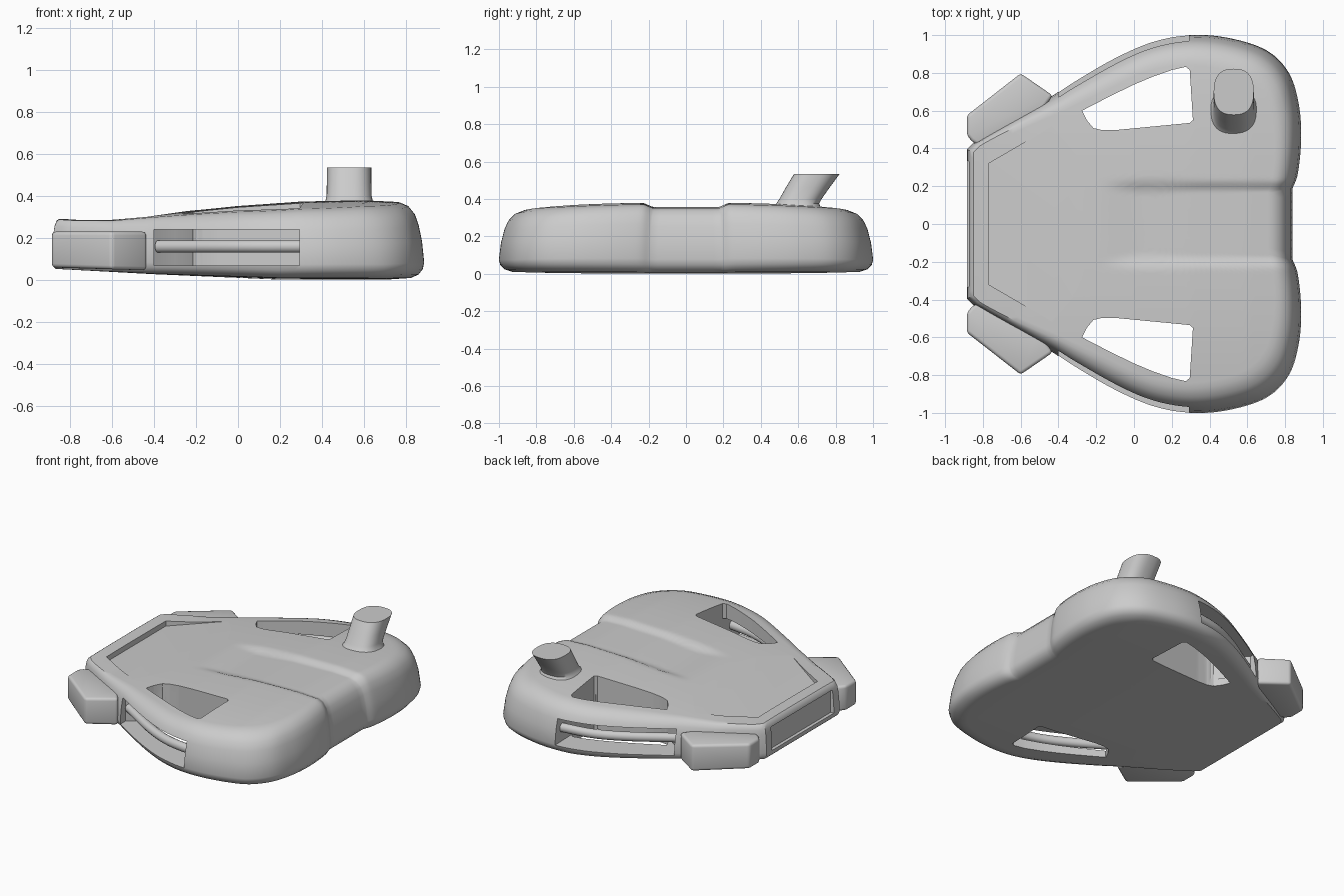
import bpy, bmesh, math
from mathutils import Vector

if "Cube" in bpy.data.objects:
    bpy.data.objects.remove(bpy.data.objects["Cube"])


def lerp(tab, x):
    for (a, u), (b, v) in zip(tab, tab[1:]):
        if x <= b:
            t = max(0, (x - a) / (b - a))
            return u + (v - u) * t
    return tab[-1][1]


def smooth(a, b, x):
    t = min(1, max(0, (x - a) / (b - a)))
    return t * t * (3 - 2 * t)


def make(name, verts, faces):
    me = bpy.data.meshes.new(name)
    me.from_pydata(verts, [], faces)
    bm = bmesh.new()
    bm.from_mesh(me)
    bmesh.ops.recalc_face_normals(bm, faces=bm.faces)
    bm.to_mesh(me)
    bm.free()
    ob = bpy.data.objects.new(name, me)
    bpy.context.collection.objects.link(ob)
    return ob


def loft(name, rings):
    n = len(rings[0])
    verts = [v for r in rings for v in r]
    faces = [(k * n + i, k * n + (i + 1) % n, (k + 1) * n + (i + 1) % n, (k + 1) * n + i)
             for k in range(len(rings) - 1) for i in range(n)]
    faces += [tuple(range(n)), tuple(range(len(verts) - n, len(verts)))]
    return make(name, verts, faces)


def prism(name, pts, lo, hi, side=1):
    # lo and hi are heights, or functions of x
    f = lambda h, x: h(x) if callable(h) else h
    return loft(name, [[(x, y * side, f(h, x)) for x, y in pts] for h in (lo, hi)])


def activate(ob):
    bpy.ops.object.select_all(action='DESELECT')
    ob.select_set(True)
    bpy.context.view_layer.objects.active = ob


def finish(ob, angle=35):
    activate(ob)
    for m in list(ob.modifiers):
        bpy.ops.object.modifier_apply(modifier=m.name)
    bpy.ops.object.shade_smooth_by_angle(angle=math.radians(angle))


def cut(ob, cutter):
    m = ob.modifiers.new("cut", 'BOOLEAN')
    m.operation, m.solver, m.object = 'DIFFERENCE', 'EXACT', cutter
    activate(ob)
    bpy.ops.object.modifier_apply(modifier=m.name)
    bpy.data.objects.remove(cutter)


def spline(p, steps):
    p = [Vector(q) for q in p]
    p = [2 * p[0] - p[1]] + p + [2 * p[-1] - p[-2]]
    out = []
    for a, b, c, d in zip(p, p[1:], p[2:], p[3:]):
        for i in range(steps):
            t = i / steps
            out.append(0.5 * (2 * b + (c - a) * t + (2 * a - 5 * b + 4 * c - d) * t * t
                              + (3 * b - a - 3 * c + d) * t ** 3))
    return out + [p[-2]]


# Half outline: front face, rounded side, then straight arm and back bar
curve = spline([(.84, .19), (.868, .27), (.885, .45), (.873, .63), (.82, .8), (.7, .92),
                (.5, .985), (.3, 1.0), (.1, .965), (-.1, .88), (-.3, .765), (-.43, .68)], 7)
half = [Vector((.84, y)) for y in (.02, .06, .1, .15)] + curve
for a, b, n in (((-.43, .68), (-.85, .43), 14), ((-.85, .43), (-.885, .395), 2),
                ((-.885, .395), (-.885, .02), 12)):
    half += [Vector(a).lerp(Vector(b), (i + 1) / n) for i in range(n)]
outline = half + [Vector((p.x, -p.y)) for p in reversed(half)]

TOP = [(-.9, .293), (-.78, .288), (-.6, .29), (-.3, .322), (0, .353), (.3, .374), (.6, .38), (.8, .37), (.9, .36)]
BOT = [(-.9, .055), (-.4, .028), (.2, .002), (.7, .002), (.9, .015)]


def top(x, y):
    channel = .022 * (1 - smooth(.17, .235, abs(y))) * smooth(-.2, .05, x)
    return lerp(TOP, x) - .055 * abs(y) ** 3 - channel


def bottom(x, y):
    return lerp(BOT, x) + .012 * y ** 4


# Main body: rounded side wall rings, then shrinking rings over top and bottom
SIDE = [(.07, 0), (.03, .04), (.008, .11), (0, .2), (.012, .5), (.03, .72), (.05, .86), (.085, .96), (.13, 1)]


def ring(d, t, s=1):
    r = []
    for p in outline:
        k = (1 - d * (.3 + .7 * smooth(-.85, -.1, p.x))) * s
        x, y = p.x * k, p.y * k
        lo = bottom(x, y)
        r.append((x, y, lo + t * (top(x, y) - lo)))
    return r


SHRINK = [1 - i / 30 for i in range(1, 30)]
rings = [ring(.07, 0, s) for s in reversed(SHRINK)]
rings += [ring(d, t) for d, t in SIDE]
rings += [ring(.13, 1, s) for s in SHRINK]
body = loft("putter_body", rings)

# Sunken deck inside the rear frame
deck = [(-.77, -.32), (-.28, -.605), (-.2, -.5), (.15, -.5), (.15, .5), (-.2, .5), (-.28, .605), (-.77, .32)]
cut(body, prism("deck_cutter", deck, lambda x: .252 + .13 * (x + .77) / .9, .6))

# Shallow panel in the back face
cut(body, prism("panel_cutter", [(-1, -.35), (-.862, -.33), (-.862, .33), (-1, .35)], .095, .25))

# Windows through the top and slots through each side
window = [(-.275, .6), (-.25, .55), (-.215, .508), (-.17, .497), (-.1, .497), (.295, .535), (.312, .55),
          (.295, .815), (.275, .832), (.2, .815), (.1, .78), (0, .738), (-.12, .68)]
slot = [(-.4, 1.2), (-.4, .645), (-.3, .56), (-.2, .502), (.305, .541), (.285, 1.2)]
for s in (1, -1):
    cut(body, prism("window_cutter", window, -.2, .7, s))
    cut(body, prism("slot_cutter", slot, .07, .24, s))
finish(body, 32)

for s, tag in ((1, "left"), (-1, "right")):
    # Clip-on rear weights
    pts = [(-.885, .575), (-.6, .797), (-.43, .68), (-.5, .58), (-.8, .4), (-.86, .44), (-.885, .47)]
    w = prism("weight_" + tag, pts, lambda x: .06 - .03 * (x + .885), .23, s)
    b = w.modifiers.new("bevel", 'BEVEL')
    b.width, b.segments = .018, 3
    finish(w)

    # Slim rail inside each side slot
    path = spline([(-.38, .63), (-.1, .8), (.1, .885), (.32, .92)], 8)
    tube = []
    for i, p in enumerate(path):
        d = (path[min(i + 1, len(path) - 1)] - path[max(i - 1, 0)]).normalized()
        tube.append([(p.x - d.y * .028 * math.cos(a), (p.y + d.x * .028 * math.cos(a)) * s,
                      .16 + .03 * math.sin(a)) for a in [k * math.tau / 14 for k in range(14)]])
    finish(loft("slot_rail_" + tag, tube))

# Leaning shaft neck with a flared base and flat top: (z, y centre, x radius, y radius)
neck = [(.32, .585, .15, .16), (.355, .59, .128, .13), (.375, .597, .113, .115), (.40, .612, .107, .113),
        (.46, .65, .106, .117), (.535, .7, .106, .122)]
finish(loft("shaft_neck", [[(.528 + rx * math.copysign(abs(math.cos(a)) ** .8, math.cos(a)),
                             y + ry * math.copysign(abs(math.sin(a)) ** .8, math.sin(a)), z)
                            for a in [k * math.tau / 40 for k in range(40)]]
                           for z, y, rx, ry in neck]), 40)
